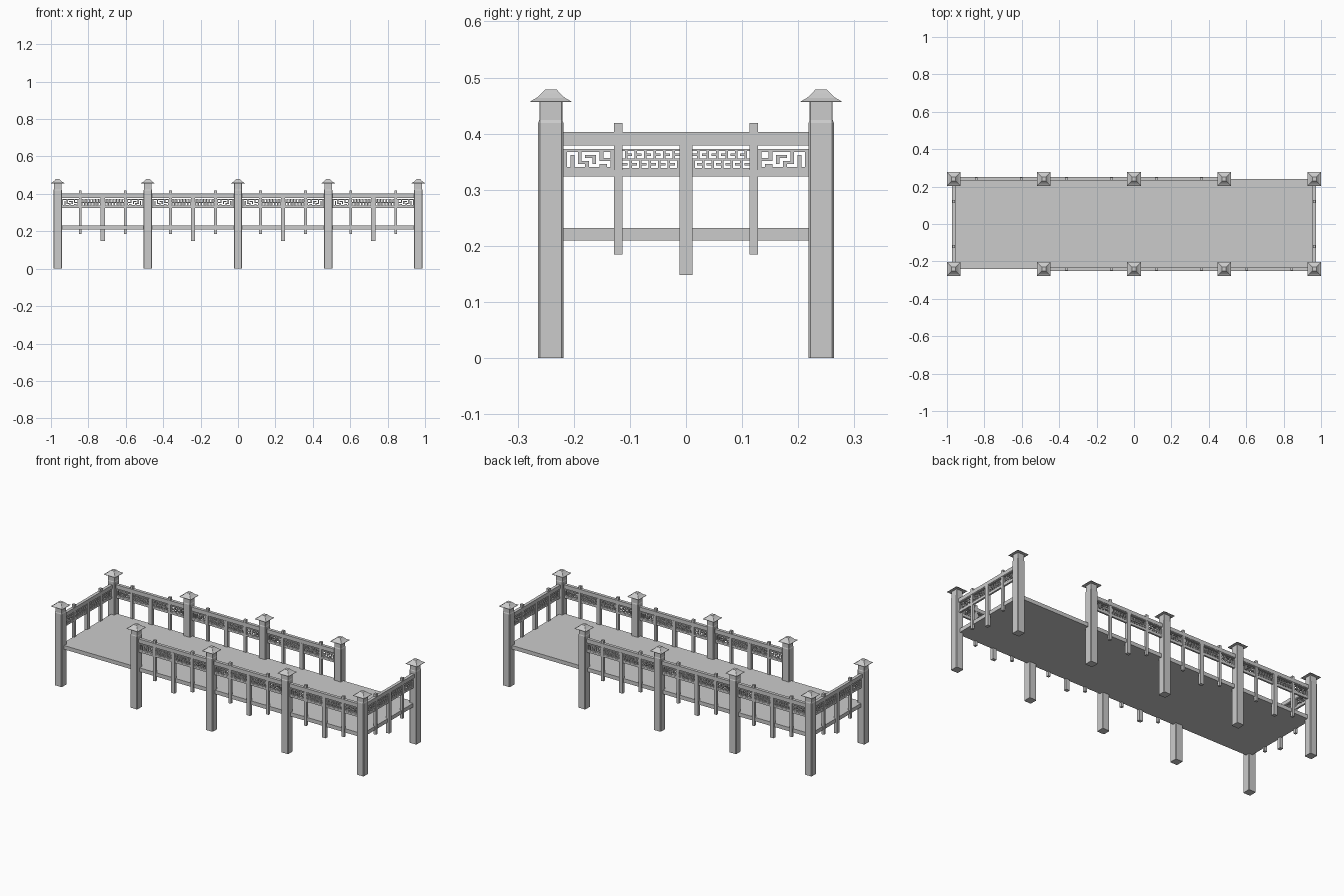
import bpy, bmesh
from math import pi
from mathutils import Matrix, Vector

if "Cube" in bpy.data.objects:
    bpy.data.objects.remove(bpy.data.objects["Cube"])

S = 0.482            # bay length (post to post)
Y = S / 2            # row offset from the centre line
DENSE = ["########", "..#...#.", "###.###.", "..#...#.", "########",
         "#...#...", "#.###.##", "#...#...", "########"]
LOOSE = ["##############", "#..#.....#...#", "#..#.###.#.#.#", "####.#...#.#.#",
         "#....#.###.#.#", "#.##...#...#.#", "##############"]


def box(bm, x0, x1, y0, y1, z0, z1):
    m = (Matrix.Translation(((x0 + x1) / 2, (y0 + y1) / 2, (z0 + z1) / 2))
         @ Matrix.Diagonal((x1 - x0, y1 - y0, z1 - z0, 1)))
    bmesh.ops.create_cube(bm, size=1, matrix=m)


def loft(bm, sections):
    """Stack square sections (half width, corner chamfer, z) into a closed solid."""
    rings = []
    for h, c, z in sections:
        pts = [(h, -h + c), (h, h - c), (h - c, h), (-h + c, h),
               (-h, h - c), (-h, -h + c), (-h + c, -h), (h - c, -h)]
        rings.append([bm.verts.new((x, y, z)) for x, y in pts])
    for a, b in zip(rings, rings[1:]):
        for i in range(8):
            j = (i + 1) % 8
            bm.faces.new((a[i], a[j], b[j], b[i]))
    bm.faces.new(rings[0][::-1])
    bm.faces.new(rings[-1])


def lattice(bm, rows, x0, x1, z0, z1, t):
    """Pierced panel: only the outer skin of the solid cells is built."""
    nr, nc = len(rows), len(rows[0])
    dx, dz = (x1 - x0) / nc, (z1 - z0) / nr

    def solid(r, c):
        return 0 <= r < nr and 0 <= c < nc and rows[r][c] == "#"

    def quad(*pts):
        bm.faces.new([bm.verts.new(p) for p in pts])

    for r in range(nr):
        for c in range(nc):
            if not solid(r, c):
                continue
            a, b = x0 + c * dx, x0 + (c + 1) * dx
            h, l = z1 - r * dz, z1 - (r + 1) * dz
            quad((a, -t, l), (b, -t, l), (b, -t, h), (a, -t, h))
            quad((a, t, l), (a, t, h), (b, t, h), (b, t, l))
            if not solid(r, c - 1):
                quad((a, -t, l), (a, -t, h), (a, t, h), (a, t, l))
            if not solid(r, c + 1):
                quad((b, -t, l), (b, t, l), (b, t, h), (b, -t, h))
            if not solid(r - 1, c):
                quad((a, -t, h), (b, -t, h), (b, t, h), (a, t, h))
            if not solid(r + 1, c):
                quad((a, -t, l), (a, t, l), (b, t, l), (b, -t, l))
    bmesh.ops.remove_doubles(bm, verts=bm.verts, dist=1e-6)


def mesh(name, build):
    bm = bmesh.new()
    build(bm)
    bmesh.ops.recalc_face_normals(bm, faces=bm.faces)
    me = bpy.data.meshes.new(name)
    bm.to_mesh(me)
    bm.free()
    return me


def place(me, x=0, y=0, rot=0):
    ob = bpy.data.objects.new(me.name, me)
    ob.location = (x, y, 0)
    ob.rotation_euler.z = rot
    bpy.context.collection.objects.link(ob)


# Post with chamfered shaft and plain neck
def build_post(bm):
    loft(bm, [(0.0225, 0.003, 0), (0.0225, 0.003, 0.419),
              (0.0205, 0.001, 0.424), (0.0205, 0.001, 0.458)])


# Flared pyramid cap
def build_cap(bm):
    loft(bm, [(0.0365, 0.0002, 0.456), (0.0365, 0.0002, 0.4575), (0.025, 0.0002, 0.464),
              (0.017, 0.0002, 0.4715), (0.0105, 0.0002, 0.4785)])


# Handrail: main bar with thin lip beneath
def build_rail(bm):
    box(bm, -Y + 0.02, Y - 0.02, -0.009, 0.009, 0.382, 0.403)
    box(bm, -Y + 0.02, Y - 0.02, -0.007, 0.007, 0.3785, 0.382)


# One middle baluster and two slim ones per bay
def build_balusters(bm):
    box(bm, -0.0115, 0.0115, -0.0095, 0.0095, 0.148, 0.382)
    for x in (-Y / 2, Y / 2):
        box(bm, x - 0.0075, x + 0.0075, -0.0075, 0.0075, 0.185, 0.419)


# Fretwork panels above a solid lower bar
def build_fretwork(bm):
    dense = [r * 3 for r in DENSE]
    for s in (-1, 1):
        for rows, a, b in ((dense, 0.0115, 0.113), (LOOSE, 0.128, 0.2185)):
            if s < 0:
                rows = [r[::-1] for r in rows]
            lo, hi = sorted((s * a, s * b))
            lattice(bm, rows, lo, hi, 0.335, 0.373, 0.004)
            box(bm, lo, hi, -0.005, 0.005, 0.324, 0.335)


post, cap = mesh("post", build_post), mesh("post_cap", build_cap)
for i in range(-2, 3):
    for y in (-Y, Y):
        place(post, i * S, y)
        place(cap, i * S, y)

# Railing bays: three in front, three behind, one at each end
parts = [mesh("handrail", build_rail), mesh("balusters", build_balusters),
         mesh("fretwork_panel", build_fretwork)]
bays = [((i + 0.5) * S, -Y, 0) for i in (-1, 0, 1)]
bays += [((i + 0.5) * S, Y, pi) for i in (-2, -1, 0)]
bays += [(2 * S, 0, pi / 2), (-2 * S, 0, -pi / 2)]
for x, y, r in bays:
    for me in parts:
        place(me, x, y, r)

# Deck slab
place(mesh("deck", lambda bm: box(bm, -2 * S, 2 * S, -Y, Y, 0.21, 0.232)))
